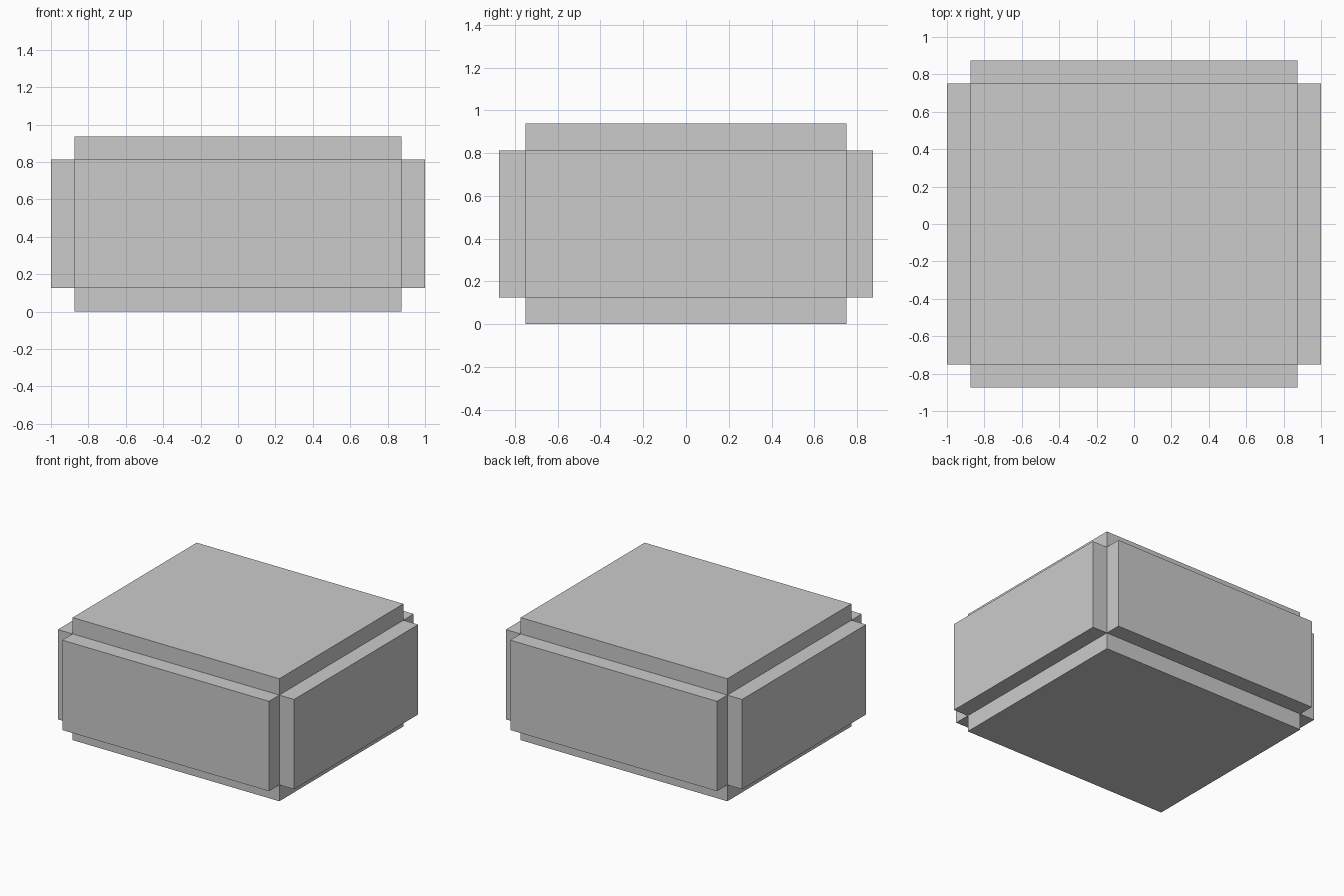
import bpy, bmesh
from mathutils import Matrix, Vector

if "Cube" in bpy.data.objects:
    bpy.data.objects.remove(bpy.data.objects["Cube"])

CORE = Vector((1.75, 1.5, 0.6875))   # hidden inner block
STEP = 0.125                         # how far each panel stands out
CENTRE_Z = 0.46875

# Inner block
bm = bmesh.new()
bmesh.ops.create_cube(bm, size=1.0,
                      matrix=Matrix.Translation((0, 0, CENTRE_Z)) @ Matrix.Diagonal((*CORE, 1)))
bm.normal_update()

# Push all six faces straight out as raised panels, leaving notched edges
panels = bmesh.ops.extrude_discrete_faces(bm, faces=bm.faces[:])["faces"]
for panel in panels:
    bmesh.ops.translate(bm, verts=panel.verts[:], vec=panel.normal * STEP)
bm.normal_update()

mesh = bpy.data.meshes.new("panelled_block")
bm.to_mesh(mesh)
bm.free()
block = bpy.data.objects.new("panelled_block", mesh)
bpy.context.collection.objects.link(block)
